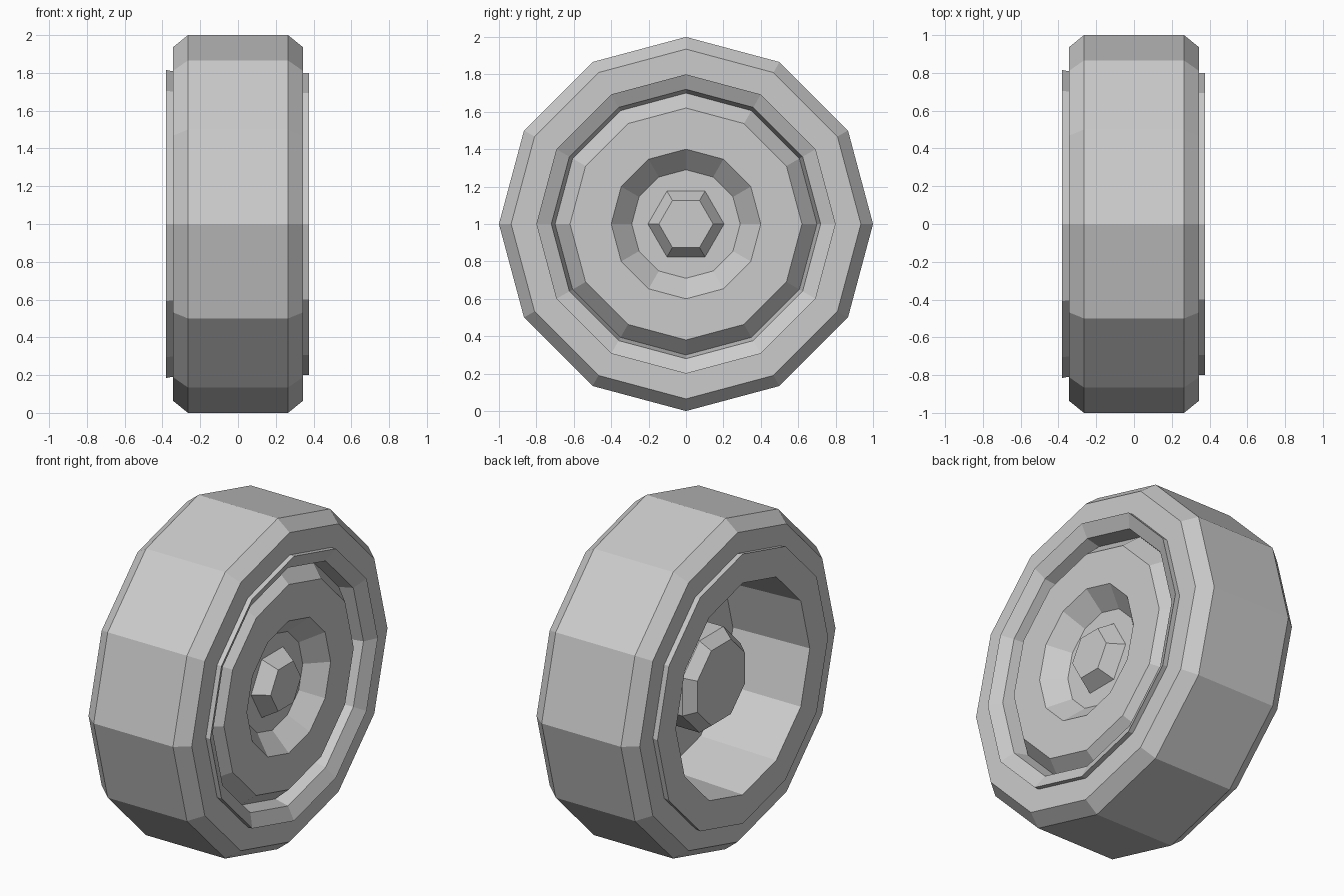
import bpy, bmesh
from math import sin, cos, pi

cube = bpy.data.objects.get("Cube")
if cube:
    bpy.data.objects.remove(cube, do_unlink=True)

grey = bpy.data.materials.new("plain_grey")
grey.use_nodes = True
grey.diffuse_color = (0.6, 0.6, 0.6, 1)
grey.node_tree.nodes["Principled BSDF"].inputs["Base Color"].default_value = (0.6, 0.6, 0.6, 1)


def lathe(name, profile, sides, turn=0.0, closed=False):
    """Turn (x, radius) points around the wheel axle, flat shaded."""
    bm = bmesh.new()
    rings = []
    for x, r in profile:
        angles = [turn + 2 * pi * i / sides for i in range(sides)]
        rings.append([bm.verts.new((x, r * sin(a), 1 + r * cos(a))) for a in angles])
    pairs = list(zip(rings, rings[1:]))
    if closed:
        pairs.append((rings[-1], rings[0]))
    else:
        bm.faces.new(rings[0])
        bm.faces.new(rings[-1])
    for a, b in pairs:
        for i in range(sides):
            j = (i + 1) % sides
            bm.faces.new((a[i], a[j], b[j], b[i]))
    bmesh.ops.recalc_face_normals(bm, faces=bm.faces)
    mesh = bpy.data.meshes.new(name)
    bm.to_mesh(mesh)
    bm.free()
    mesh.materials.append(grey)
    obj = bpy.data.objects.new(name, mesh)
    bpy.context.collection.objects.link(obj)
    return obj


# Tyre with bevelled shoulders
lathe("tyre", [(-0.345, 0.76), (-0.345, 0.935), (-0.265, 1.0),
               (0.265, 1.0), (0.345, 0.935), (0.345, 0.76)], 12, closed=True)

# Rim: dished outer disc, groove, lip, then the open barrel at the back
lathe("rim", [(0.23, 0.29), (0.34, 0.40), (0.34, 0.62), (0.25, 0.70),
              (0.335, 0.72), (0.375, 0.80), (0.33, 0.80),
              (-0.34, 0.808), (-0.38, 0.815), (-0.38, 0.64),
              (0.12, 0.62)], 12)

# Hub inside the barrel
lathe("axle_hub", [(0.14, 0.30), (-0.17, 0.30), (-0.235, 0.245)], 8, turn=pi / 8)

# Hexagonal centre nut
lathe("centre_nut", [(0.22, 0.21), (0.32, 0.145)], 6, turn=pi / 6)
